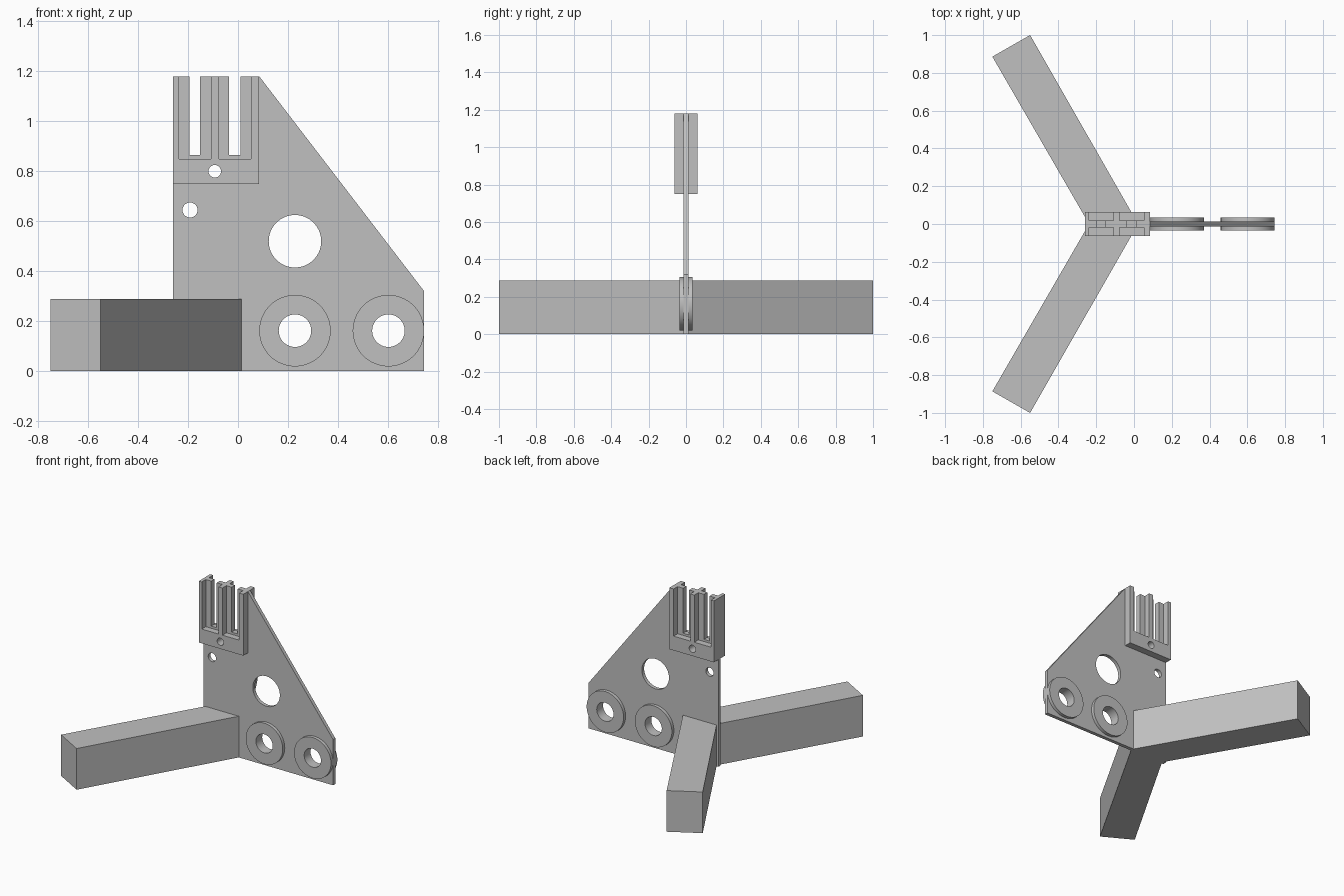
import bpy, bmesh
from math import pi, sin, cos

cube = bpy.data.objects.get("Cube")
if cube:
    bpy.data.objects.remove(cube, do_unlink=True)

grey = bpy.data.materials.new("plain grey")
grey.use_nodes = True
COLOUR = (0.53, 0.53, 0.53, 1)
grey.diffuse_color = COLOUR
grey.node_tree.nodes["Principled BSDF"].inputs["Base Color"].default_value = COLOUR


def circle(x, z, r, n=64):
    return [(x + r * cos(2 * pi * i / n), z + r * sin(2 * pi * i / n)) for i in range(n)]


def slab(name, loops, half_depth, upright=True):
    """Extrude a filled outline (first loop) with holes (other loops)."""
    curve = bpy.data.curves.new(name, "CURVE")
    curve.dimensions = "2D"
    curve.fill_mode = "BOTH"
    curve.extrude = half_depth
    for loop in loops:
        spline = curve.splines.new("POLY")
        spline.points.add(len(loop) - 1)
        for point, (u, v) in zip(spline.points, loop):
            point.co = (u, v, 0, 1)
        spline.use_cyclic_u = True
    obj = bpy.data.objects.new(name, curve)
    bpy.context.collection.objects.link(obj)
    if upright:
        obj.rotation_euler.x = pi / 2
    else:
        obj.location.z = half_depth
    bpy.ops.object.select_all(action="DESELECT")
    obj.select_set(True)
    bpy.context.view_layer.objects.active = obj
    bpy.ops.object.convert(target="MESH")
    obj = bpy.context.object
    # weld caps to sides
    bm = bmesh.new()
    bm.from_mesh(obj.data)
    bmesh.ops.remove_doubles(bm, verts=bm.verts, dist=1e-5)
    bmesh.ops.recalc_face_normals(bm, faces=bm.faces)
    bm.to_mesh(obj.data)
    bm.free()
    obj.data.materials.clear()
    obj.data.materials.append(grey)
    bpy.ops.object.shade_smooth_by_angle(angle=pi / 6)
    return obj


LEFT, RIGHT, TOP = -0.26, 0.085, 1.18


def comb(base, floor, slots):
    """Block outline with slots open at the top."""
    outline = [(LEFT, base), (RIGHT, base), (RIGHT, TOP)]
    for a, b in reversed(slots):
        outline += [(b, TOP), (b, floor), (a, floor), (a, TOP)]
    return outline + [(LEFT, TOP)]


# upright plate with its holes
wheel_xs = (0.228, 0.602)
wheel_z, bore = 0.162, 0.065
plate = [(LEFT, 0), (0.745, 0), (0.745, 0.32), (RIGHT, TOP), (RIGHT, 0.76), (LEFT, 0.76)]
holes = [circle(0.228, 0.52, 0.105), circle(-0.192, 0.645, 0.03)]
holes += [circle(x, wheel_z, bore) for x in wheel_xs]
slab("upright_plate", [plate] + holes, 0.0125)

# raised rings around the lower holes
for name, x in zip(("inner_ring", "outer_ring"), wheel_xs):
    slab(name, [circle(x, wheel_z, 0.143), circle(x, wheel_z, bore)], 0.035)

# slotted head: deep posts plus a thin web with narrower slots
posts = comb(0.75, 0.85, [(-0.237, -0.108), (-0.077, 0.052)])
slab("slotted_head", [posts, circle(-0.093, 0.8, 0.025)], 0.0625)
slab("slot_web", [comb(0.84, 0.865, [(-0.195, -0.152), (-0.037, 0.01)])], 0.018)

# two splayed legs meeting under the plate
for name, side in (("back_leg", 1), ("front_leg", -1)):
    foot = [(0.022, 0), (-0.55, side), (-0.75, 0.886 * side), (-0.238, 0)]
    slab(name, [foot], 0.144, upright=False)
